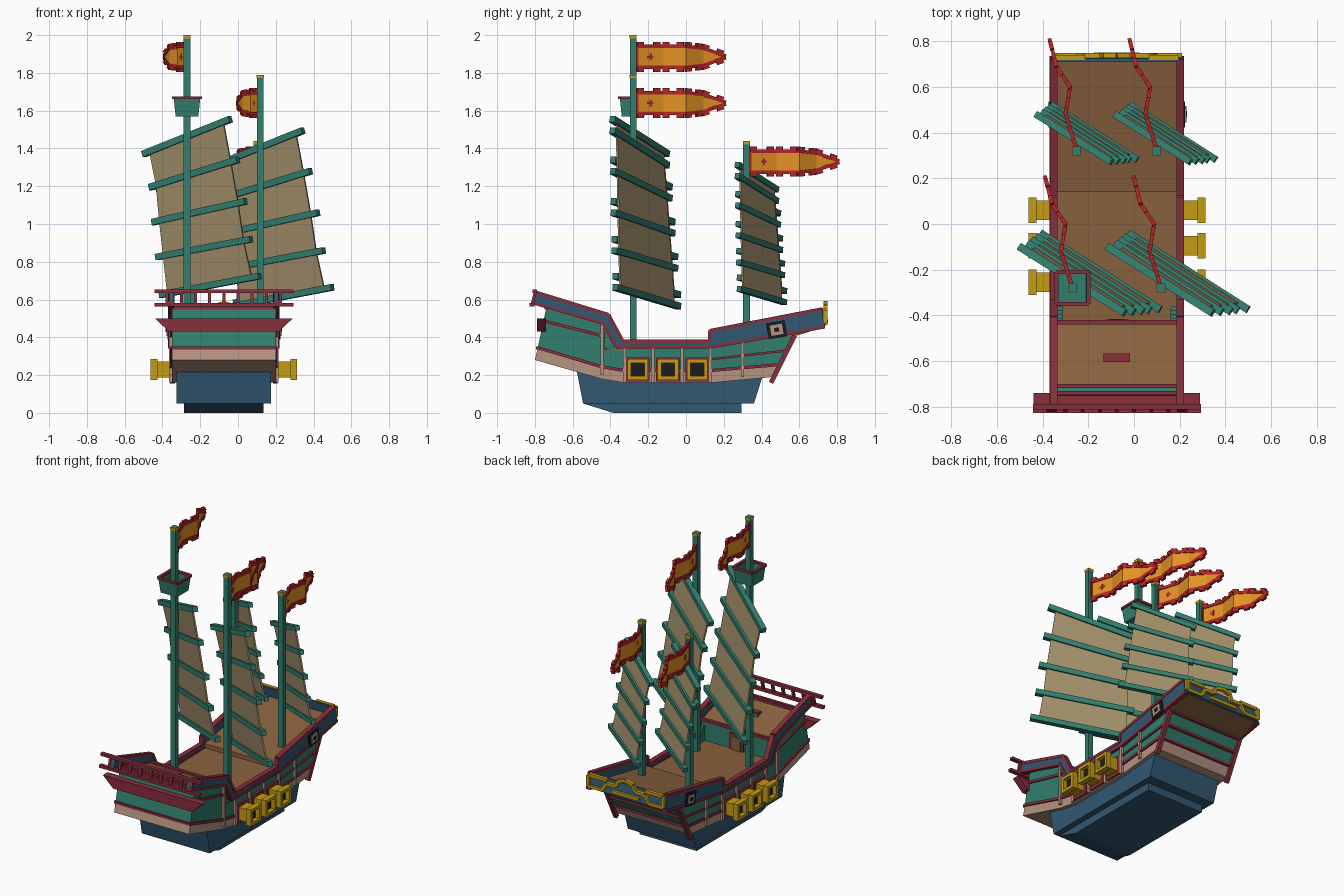
import bpy, bmesh
from mathutils import Vector, Matrix

default_cube = bpy.data.objects.get("Cube")
if default_cube:
    bpy.data.objects.remove(default_cube, do_unlink=True)

CX = -0.075      # hull centre line
HALF = 0.275     # half width of the hull


def make_material(name, rgb):
    linear = [(c / 255 / 12.92 if c < 11 else ((c / 255 + 0.055) / 1.055) ** 2.4) for c in rgb]
    mat = bpy.data.materials.new(name)
    mat.use_nodes = True
    mat.diffuse_color = (*linear, 1)
    mat.node_tree.nodes["Principled BSDF"].inputs["Base Color"].default_value = (*linear, 1)
    return mat


teal = make_material("teal paint", (50, 126, 110))
blue = make_material("blue paint", (50, 88, 115))
maroon = make_material("maroon trim", (135, 46, 60))
cream = make_material("pale wood", (182, 148, 130))
gold = make_material("gold", (196, 156, 18))
orange = make_material("flag orange", (228, 146, 36))
red = make_material("flag red", (180, 36, 38))
canvas = make_material("sail canvas", (165, 145, 108))
brown = make_material("deck wood", (138, 98, 62))
black = make_material("black", (28, 28, 30))


def finish(name, bm, mat):
    bmesh.ops.recalc_face_normals(bm, faces=bm.faces)
    mesh = bpy.data.meshes.new(name)
    bm.to_mesh(mesh)
    bm.free()
    mesh.materials.append(mat)
    obj = bpy.data.objects.new(name, mesh)
    bpy.context.collection.objects.link(obj)
    return obj


def add_box(bm, centre, size):
    bmesh.ops.create_cube(bm, size=1, matrix=Matrix.Translation(centre) @ Matrix.Diagonal((*size, 1)))


def box(name, centre, size, mat):
    bm = bmesh.new()
    add_box(bm, centre, size)
    return finish(name, bm, mat)


def add_beam(bm, a, b, w, h):
    a, b = Vector(a), Vector(b)
    d = b - a
    turn = d.to_track_quat('Y', 'Z').to_matrix().to_4x4()
    bmesh.ops.create_cube(bm, size=1, matrix=Matrix.Translation((a + b) / 2) @ turn
                          @ Matrix.Diagonal((w, d.length, h, 1)))


def beams(name, paths, w, h, mat):
    bm = bmesh.new()
    for path in paths:
        for a, b in zip(path, path[1:]):
            add_beam(bm, a, b, w, h)
    return finish(name, bm, mat)


def prism(name, outline, x0, x1, mat):
    """Side outline in (y, z), extruded across the hull."""
    bm = bmesh.new()
    face = bm.faces.new([bm.verts.new((CX + x0, y, z)) for y, z in outline])
    ext = bmesh.ops.extrude_face_region(bm, geom=[face])
    moved = [v for v in ext["geom"] if isinstance(v, bmesh.types.BMVert)]
    bmesh.ops.translate(bm, verts=moved, vec=(x1 - x0, 0, 0))
    return finish(name, bm, mat)


def both_sides(path, x):
    return [[(CX + s * x, y, z) for y, z in path] for s in (-1, 1)]


# Hull bands
prism("lower_hull", [(-.58, .23), (-.545, .05), (.36, .05), (.42, .24)], -.25, .25, blue)
prism("keel", [(-.545, .05), (-.385, 0), (.295, 0), (.295, .05)], -.21, .21, blue)
plank_low = [(-.80, .28), (-.45, .18), (-.33, .16), (.14, .16), (.46, .19)]
plank_top = [(-.785, .345), (-.45, .245), (-.33, .225), (.14, .225), (.49, .255)]
prism("plank_band", plank_low + plank_top[::-1], -HALF, HALF, cream)
hull_top = [(.575, .41), (.14, .35), (-.37, .33), (-.43, .33), (-.43, .46), (-.74, .555)]
prism("upper_hull", plank_top + hull_top, -HALF, HALF, teal)

# Decks
prism("main_deck", [(-.43, .328), (.15, .345), (.15, .352), (-.43, .338)], -.27, .27, brown)
prism("fore_deck", [(.14, .35), (.575, .405), (.73, .455), (.72, .49), (.14, .38)], -.27, .27, brown)
prism("quarter_deck", [(-.43, .455), (-.71, .54), (-.71, .555), (-.43, .47)], -.27, .27, brown)

# Bulwarks with trim
rail_top = [(-.80, .64), (-.41, .52), (-.335, .38), (.125, .38), (.125, .435), (.72, .55)]
rail_low = [(-.82, .585), (-.44, .475), (-.37, .35), (.14, .35), (.575, .425), (.735, .455)]
for side, x in (("right", -.29), ("left", .265)):
    prism(side + "_bulwark", rail_top + rail_low[::-1], x, x + .025, blue)
beams("bulwark_top_trim", both_sides(rail_top, .277), .032, .018, maroon)
beams("bulwark_low_trim", both_sides(rail_low, .279), .032, .016, maroon)
beams("plank_trim", both_sides(plank_top, .275), .02, .016, maroon)
beams("stern_side_trim", both_sides([(-.765, .49), (-.43, .405)], .275), .02, .016, maroon)
beams("bow_side_trim", both_sides([(.14, .285), (.53, .33)], .275), .02, .012, maroon)
beams("bow_corner_posts", both_sides([(.45, .16), (.575, .41)], .272), .025, .025, maroon)
beams("bow_cross_bars", [[(CX - .27, y, z), (CX + .27, y, z)]
                         for y, z in ((.492, .255), (.535, .33), (.575, .405))], .02, .016, maroon)

# Upright ribs on the hull sides
ribs = bmesh.new()
for y, low, high in ((-.445, .2, .47), (-.325, .16, .35), (-.175, .16, .35),
                     (-.02, .16, .35), (.13, .16, .35), (.3, .19, .38)):
    for s in (-1, 1):
        add_box(ribs, (CX + s * .28, y, (low + high) / 2), (.02, .016, high - low))
finish("side_ribs", ribs, cream)

# Gun ports: backing plate, gold tube and flared square frame with a dark hole
plates, tubes, holes = bmesh.new(), bmesh.new(), bmesh.new()
for y in (-.255, -.095, .06):
    for s in (-1, 1):
        add_box(plates, (CX + s * .28, y, .23), (.02, .125, .125))
        add_box(tubes, (CX + s * .315, y, .23), (.08, .085, .085))
        for off in (-.045, .045):
            add_box(tubes, (CX + s * .37, y + off, .23), (.035, .02, .11))
            add_box(tubes, (CX + s * .37, y, .23 + off), (.035, .11, .02))
        add_box(holes, (CX + s * .356, y, .23), (.006, .07, .07))
finish("port_plates", plates, maroon)
finish("gun_ports", tubes, gold)
finish("port_holes", holes, black)

# Painted eyes at the bow
for name, size, out, mat in (("eye_frames", .085, .293, black), ("eye_whites", .055, .298, cream),
                             ("eye_pupils", .022, .302, black)):
    eye = bmesh.new()
    for s in (-1, 1):
        x = CX + s * out
        add_beam(eye, (x, .48 - size * .58, .44 - size * .1), (x, .48 + size * .58, .44 + size * .1), .012, size)
    finish(name, eye, mat)

# Bow board with gold scrollwork
prism("bow_board", [(.725, .455), (.74, .46), (.725, .55), (.71, .55)], -.28, .28, blue)
scroll = [(.275, .545), (.275, .475), (.17, .475), (.14, .525), (.07, .525), (.055, .565), (0, .582)]
beams("bow_scrollwork", [[(CX + s * x, .738, z) for x, z in scroll] for s in (-1, 1)]
      + [[(CX - .27, .73, .545), (CX - .14, .73, .545)], [(CX + .14, .73, .545), (CX + .27, .73, .545)],
         [(CX - .1, .74, .485), (CX + .1, .74, .485)]], .022, .02, gold)

# Stern: flared band, cross trim and open railing
flare = bmesh.new()
flare.faces.new([flare.verts.new((CX + x, -.79, z)) for x, z in
                 ((-.365, .5), (.365, .5), (.29, .43), (-.29, .43))])
ext = bmesh.ops.extrude_face_region(flare, geom=flare.faces[:])
bmesh.ops.translate(flare, verts=[v for v in ext["geom"] if isinstance(v, bmesh.types.BMVert)], vec=(0, .05, 0))
finish("stern_flare", flare, maroon)
beams("stern_trim", [[(CX - .28, y, z), (CX + .28, y, z)]
                     for y, z in ((-.785, .343), (-.74, .555), (-.71, .56))], .018, .016, maroon)
posts = [[(CX + i * .075, -.815, .57), (CX + i * .075, -.797, .645)] for i in range(-4, 5)]
beams("stern_rail_bars", [[(CX - .368, y, z), (CX + .368, y, z)]
                          for y, z in ((-.815, .572), (-.8, .645))], .025, .018, maroon)
beams("stern_rail_posts", posts, .016, .016, maroon)

# Cabin front, door, hatch and steps
box("cabin_rail", (CX, -.43, .475), (.54, .02, .018), maroon)
box("door_frame", (CX, -.426, .39), (.1, .014, .11), maroon)
box("door", (CX, -.421, .382), (.065, .012, .09), brown)
box("hatch", (CX, -.585, .515), (.1, .03, .04), teal)
box("hatch_lid", (CX, -.585, .54), (.115, .037, .012), maroon)
steps = bmesh.new()
for s in (-1, 1):
    for i in range(4):
        add_box(steps, (CX + s * .25, -.422 + i * .017, .39 - i * .013), (.03, .018, .1 - i * .025))
finish("cabin_steps", steps, teal)

# Sails: (left end, right end) of each batten, relative to the first mast
BATTENS = [((-.22, .18, 1.37), (.24, -.11, 1.555)), ((-.185, .195, 1.195), (.28, -.107, 1.34)),
           ((-.17, .21, 1.01), (.32, -.104, 1.12)), ((-.15, .225, .825), (.35, -.1, .92)),
           ((-.13, .24, .625), (.395, -.095, .725))]


def sail(name, origin, scale, base, thick):
    def place(p):
        return Vector((origin[0] + p[0] * scale, origin[1] + p[1] * scale, base + (p[2] - .625) * scale))
    ends = [(place(a), place(b)) for a, b in BATTENS]
    beams(name + "_battens", ends, thick, thick, teal)
    bm = bmesh.new()
    rows = [[bm.verts.new(a.lerp(b, t)) for t in (.07, .92)] for a, b in ends]
    for p, q in zip(rows, rows[1:]):
        bm.faces.new((p[0], p[1], q[1], q[0]))
    cloth = finish(name + "_cloth", bm, canvas)
    solid = cloth.modifiers.new("thickness", 'SOLIDIFY')
    solid.thickness, solid.offset = .01, 0


FLAG_PATH = [(-.005, .02), (-.05, .16), (-.03, .28), (-.09, .37), (-.12, .49)]
FLAG_HALF = [.055, .055, .055, .045, .004]


def flag(name, x, y, z):
    top = [Vector((x + dx, y + dy, z + h)) for (dx, dy), h in zip(FLAG_PATH, FLAG_HALF)]
    low = [Vector((p.x, p.y, 2 * z - p.z)) for p in top]
    bm = bmesh.new()
    pairs = [(bm.verts.new(a), bm.verts.new(b)) for a, b in zip(top, low)]
    for p, q in zip(pairs, pairs[1:]):
        bm.faces.new((p[0], p[1], q[1], q[0]))
    cloth = finish(name + "_cloth", bm, orange)
    solid = cloth.modifiers.new("thickness", 'SOLIDIFY')
    solid.thickness, solid.offset = .008, 0
    # Border with square tabs and a small cross
    bm = bmesh.new()
    for edge, s in ((top, 1), (low, -1)):
        for a, b in zip(edge, edge[1:]):
            add_beam(bm, a, b, .016, .018)
            for t in (.12, .75):
                c, d = a.lerp(b, t), (b - a).normalized() * .018
                lift = Vector((0, 0, s * .012))
                add_beam(bm, c + lift - d, c + lift + d, .018, .024)
    add_beam(bm, top[0], low[0], .016, .016)
    a, b = [(p + q) / 2 for p, q in zip(top[:2], low[:2])]
    add_beam(bm, a.lerp(b, .4), a.lerp(b, .62), .012, .01)
    add_beam(bm, a.lerp(b, .47), a.lerp(b, .55), .012, .034)
    finish(name + "_border", bm, red)


# Masts: position, height, flag height, sail origin, sail scale and base
for name, x, y, top, flag_z, origin, scale, base in (
        ("main_right", -.27, -.28, 2.0, 1.885, (-.28, -.28), 1, .625),
        ("main_left", .118, -.28, 1.79, 1.64, (.105, -.28), 1, .565),
        ("fore_right", -.25, .32, 1.44, 1.33, (-.27, .35), .72, .645),
        ("fore_left", .1, .32, 1.44, 1.33, (.075, .35), .72, .585)):
    box(name + "_mast", (x, y, (top + .32) / 2), (.035, .035, top - .32), teal)
    box(name + "_cap", (x, y, top - .009), (.038, .038, .018), gold)
    flag(name + "_flag", x, y, flag_z)
    sail(name + "_sail", origin, scale, base, .034 if scale == 1 else .03)

# Lookout: tapered open box on the tallest mast
bm = bmesh.new()
bmesh.ops.create_cone(bm, segments=4, radius1=.085, radius2=.1, depth=.1, cap_ends=True,
                      matrix=Matrix.Translation((-.27, -.28, 1.62)) @ Matrix.Rotation(.7854, 4, 'Z'))
lid = max(bm.faces, key=lambda f: f.calc_center_median().z)
bmesh.ops.inset_region(bm, faces=[lid], thickness=.014)
bmesh.ops.translate(bm, verts=lid.verts, vec=(0, 0, -.07))
finish("lookout", bm, teal)
rim = [(-.34, -.35, 1.668), (-.2, -.35, 1.668), (-.2, -.21, 1.668), (-.34, -.21, 1.668), (-.34, -.35, 1.668)]
beams("lookout_rim", [rim], .018, .014, maroon)
